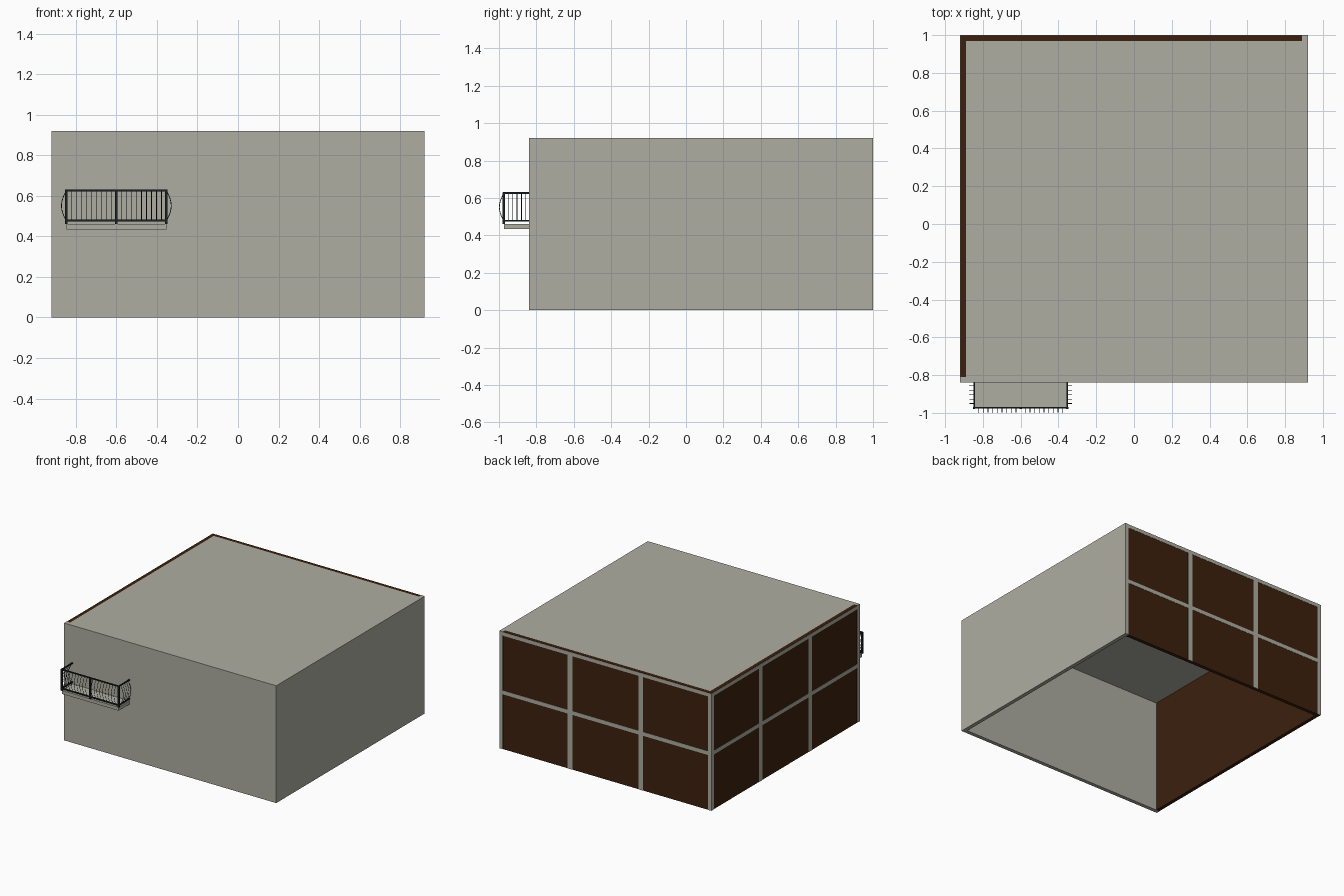
import bpy, bmesh, math
from mathutils import Vector

if "Cube" in bpy.data.objects:
    bpy.data.objects.remove(bpy.data.objects["Cube"])


def material(name, rgb):
    m = bpy.data.materials.new(name)
    m.diffuse_color = (*rgb, 1)
    m.use_nodes = True
    m.node_tree.nodes["Principled BSDF"].inputs["Base Color"].default_value = m.diffuse_color
    return m


GREY = material("concrete grey", (0.42, 0.42, 0.36))
BROWN = material("dark brown panel", (0.045, 0.0145, 0.004))
BLACK = material("railing black", (0.011, 0.015, 0.017))


def boxes(name, mat, spans):
    """One object made of boxes given as (x0, x1, y0, y1, z0, z1)."""
    bm = bmesh.new()
    for x0, x1, y0, y1, z0, z1 in spans:
        geo = bmesh.ops.create_cube(bm, size=1)
        for v in geo["verts"]:
            v.co = Vector(((x0 + x1) / 2 + v.co.x * (x1 - x0),
                           (y0 + y1) / 2 + v.co.y * (y1 - y0),
                           (z0 + z1) / 2 + v.co.z * (z1 - z0)))
    me = bpy.data.meshes.new(name)
    bm.to_mesh(me)
    bm.free()
    me.materials.append(mat)
    ob = bpy.data.objects.new(name, me)
    bpy.context.collection.objects.link(ob)
    return ob


X, YF, YB, H, T = 0.92, -0.84, 1.0, 0.92, 0.03
P = 0.002  # how far the frames stand proud of the panels

# Solid walls and roof; the underside is open
boxes("front_wall", GREY, [(-X, X, YF, YF + T, 0, H)])
boxes("right_wall", GREY, [(X - T, X, YF + T, YB, 0, H)])
boxes("roof", GREY, [(-X + T, X - T, YF + T, YB - T, H - T, H)])

# Brown panel walls at the back and left
boxes("back_panel", BROWN, [(-X + P, X - T, YB - T, YB - P, 0, H)])
boxes("left_panel", BROWN, [(-X + P, -X + T, YF + T, YB - T, 0, H)])

# Frames: a post at the corner and at each third, plus two rails
rails = [(0.43, 0.46), (H - T, H - P)]
posts = [(0, T)] + [(1.84 * k / 3 - 0.02, 1.84 * k / 3 + 0.02) for k in (1, 2)]
back = [(-X + a, -X + b, YB - P, YB, 0, H - P) for a, b in posts]
back += [(-X, X - T, YB - P, YB, a, b) for a, b in rails]
boxes("back_frame", GREY, back)
left = [(-X, -X + P, YB - b, YB - a, 0, H - P) for a, b in posts]
left += [(-X, -X + P, YF + T, YB, a, b) for a, b in rails]
boxes("left_frame", GREY, left)

# Balcony slab
BX0, BX1, BY = -0.847, -0.353, -0.974
boxes("balcony_slab", GREY, [(BX0, BX1, BY, YF, 0.435, 0.462)])

# Balcony posts and rails
w = 0.006
BXM = (BX0 + BX1) / 2
boxes("balcony_posts", BLACK,
      [(x - w, x + w, BY - w, BY + w, 0.462, 0.63) for x in (BX0, BXM, BX1)])
bars = []
for z0, z1 in ((0.474, 0.483), (0.622, 0.631)):
    bars.append((BX0, BX1, BY - 0.004, BY + 0.004, z0, z1))
    bars += [(x - 0.004, x + 0.004, BY, YF, z0, z1) for x in (BX0, BX1)]
boxes("balcony_rails", BLACK, bars)

# Bowed balusters that bulge outwards on three sides
cu = bpy.data.curves.new("balusters", "CURVE")
cu.dimensions = "3D"
cu.bevel_depth = 0.0018
cu.bevel_resolution = 0
cu.materials.append(BLACK)


def baluster(x, y, dx, dy):
    n = 9
    sp = cu.splines.new("POLY")
    sp.points.add(n - 1)
    for i, p in enumerate(sp.points):
        t = i / (n - 1)
        b = 0.024 * math.sin(math.pi * t)
        p.co = (x + dx * b, y + dy * b, 0.476 + 0.15 * t, 1)


for i in range(1, 20):
    if i != 10:
        baluster(BX0 + (BX1 - BX0) * i / 20, BY, 0, -1)
for i in range(1, 6):
    y = BY + (YF - BY) * i / 5.7
    baluster(BX0, y, -1, 0)
    baluster(BX1, y, 1, 0)
ob = bpy.data.objects.new("balusters", cu)
bpy.context.collection.objects.link(ob)
